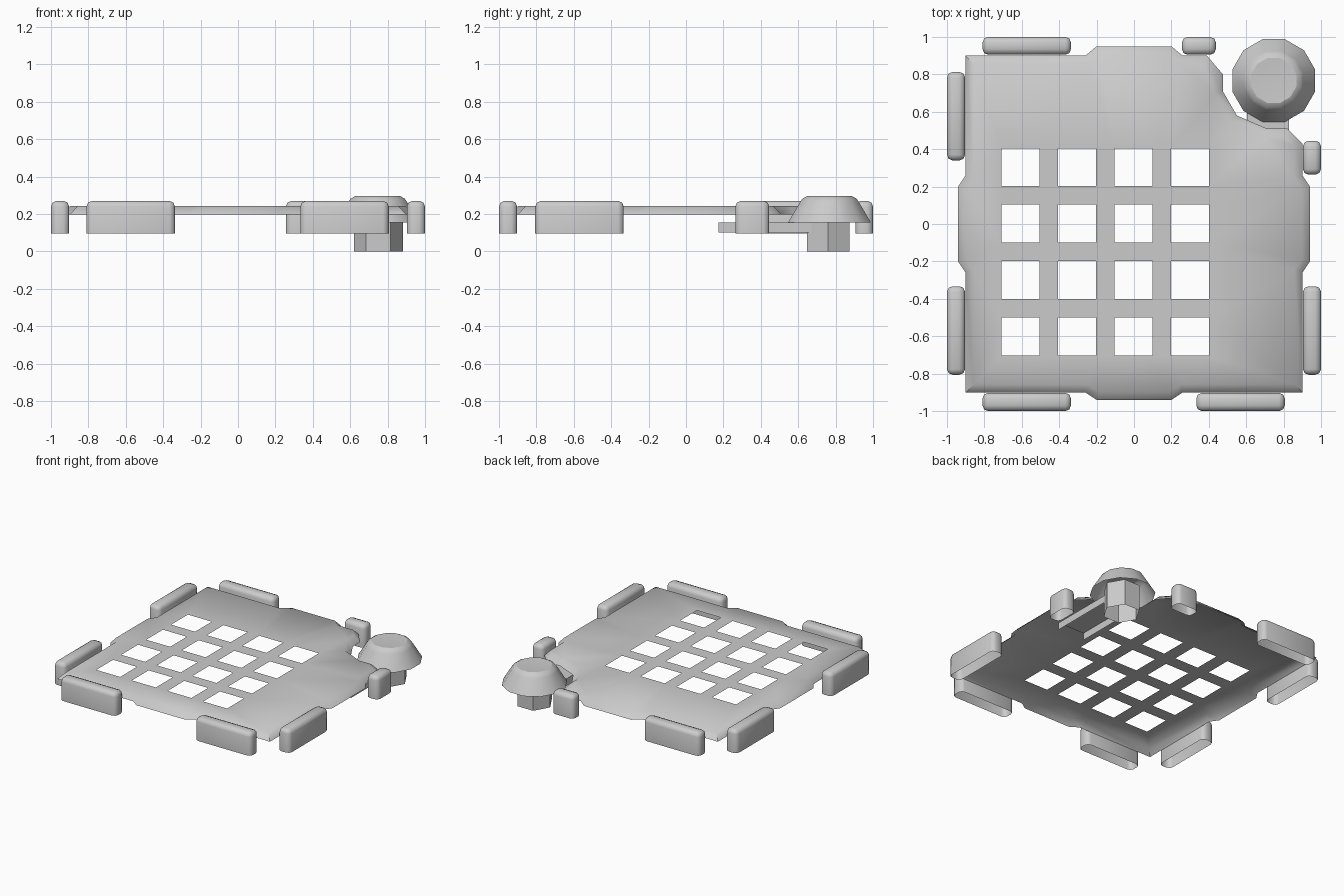
import bpy, bmesh, math
from mathutils import Vector

if "Cube" in bpy.data.objects:
    bpy.data.objects.remove(bpy.data.objects["Cube"])


def finish(name, bm, angle=60):
    me = bpy.data.meshes.new(name)
    bm.to_mesh(me)
    bm.free()
    ob = bpy.data.objects.new(name, me)
    bpy.context.collection.objects.link(ob)
    bpy.ops.object.select_all(action='DESELECT')
    ob.select_set(True)
    bpy.context.view_layer.objects.active = ob
    bpy.ops.object.shade_smooth_by_angle(angle=math.radians(angle))
    return ob


def inset(pts, d):
    """Mitred inward offset of a counter-clockwise outline."""
    out = []
    for i, p in enumerate(pts):
        a = (p - pts[i - 1]).normalized()
        b = (pts[(i + 1) % len(pts)] - p).normalized()
        na, nb = Vector((-a.y, a.x)), Vector((-b.y, b.x))
        out.append(p + (na + nb) * (d / (1 + na.dot(nb))))
    return out


def revolve(name, profile, sides, centre, phase, angle):
    """Open surface of revolution; a radius of 0 closes to a point."""
    bm = bmesh.new()
    rings = []
    for r, z in profile:
        n = sides if r > 0 else 1
        rings.append([bm.verts.new((centre[0] + r * math.cos(phase + math.tau * k / sides),
                                    centre[1] + r * math.sin(phase + math.tau * k / sides), z))
                      for k in range(n)])
    for lo, hi in zip(rings, rings[1:]):
        for k in range(sides):
            j = (k + 1) % sides
            if len(hi) == 1:
                bm.faces.new((lo[k], lo[j], hi[0]))
            else:
                bm.faces.new((lo[k], lo[j], hi[j], hi[k]))
    return finish(name, bm, angle)


def box(x0, x1, y0, y1, z0, z1):
    bm = bmesh.new()
    bmesh.ops.create_cube(bm, size=1)
    for v in bm.verts:
        v.co = ((x0 + x1) / 2 + v.co.x * (x1 - x0),
                (y0 + y1) / 2 + v.co.y * (y1 - y0),
                (z0 + z1) / 2 + v.co.z * (z1 - z0))
    bm.normal_update()
    return bm


# Grid plate: thin sheet with side tabs, a corner notch and a sloping skirt
outline = [Vector(p) for p in (
    (-.9, -.9), (-.26, -.9), (-.2, -.94), (.2, -.94), (.26, -.9), (.9, -.9),
    (.9, -.26), (.94, -.2), (.94, .2), (.9, .26), (.9, .43), (.82, .51),
    (.71, .51), (.55, .58), (.475, .71), (.475, .8), (.39, .9), (.26, .9),
    (.2, .95), (-.2, .95), (-.26, .9), (-.9, .9), (-.9, .26), (-.94, .2),
    (-.94, -.2), (-.9, -.26))]
bm = bmesh.new()
low = [bm.verts.new((p.x, p.y, .197)) for p in outline]
top = [bm.verts.new((p.x, p.y, .242)) for p in inset(outline, .042)]
loops = [top]
for cx in (-.607, -.305, -.003, .299):
    for cy in (-.602, -.3, .002, .304):
        loops.append([bm.verts.new((cx + dx * .101, cy + dy * .101, .242))
                      for dx, dy in ((-1, -1), (1, -1), (1, 1), (-1, 1))])
edges = [bm.edges.new((l[i - 1], l[i])) for l in loops for i in range(len(l))]
bmesh.ops.triangle_fill(bm, edges=edges, use_beauty=True, normal=(0, 0, 1))
for f in bm.faces:
    f.normal_update()
    if f.normal.z < 0:
        f.normal_flip()
n = len(low)
for i in range(n):
    j = (i + 1) % n
    bm.faces.new((low[i], low[j], top[j], top[i]))
finish("grid_plate", bm)

# Edge bumpers: rounded blocks with open undersides
bumpers = {
    "front_left": (-.81, -.337, -1, -.903), "front_right": (.333, .806, -1, -.903),
    "back_left": (-.81, -.337, .905, 1), "back_right_short": (.256, .438, .905, 1),
    "left_front": (-1, -.903, -.806, -.333), "left_back": (-1, -.903, .34, .813),
    "right_front": (.903, 1, -.806, -.333), "right_back_short": (.903, 1, .264, .445)}
for name, (x0, x1, y0, y1) in bumpers.items():
    bm = box(x0, x1, y0, y1, .097, .27)
    bmesh.ops.delete(bm, geom=[f for f in bm.faces if f.normal.z < -.5], context='FACES_ONLY')
    bmesh.ops.bevel(bm, geom=[e for e in bm.edges if not e.is_boundary],
                    offset=.03, segments=2, profile=.5, affect='EDGES')
    finish("bumper_" + name, bm)

# Corner knob cap with a slightly dished top
revolve("knob_cap", [(.229, .155), (.162, .265), (.15, .282), (.125, .295), (0, .288)],
        12, (.747, .767), math.radians(15), 28)

# Hexagonal knob post
revolve("knob_post", [(.131, 0), (.131, .2)], 6, (.75, .76), 0, 30)

# Support channel running from the post beneath the plate
bm = box(.605, .83, .175, .68, .1, .155)
bmesh.ops.delete(bm, geom=[f for f in bm.faces if f.normal.z < -.5 or abs(f.normal.y) > .5],
                 context='FACES_ONLY')
finish("support_channel", bm, 30)
